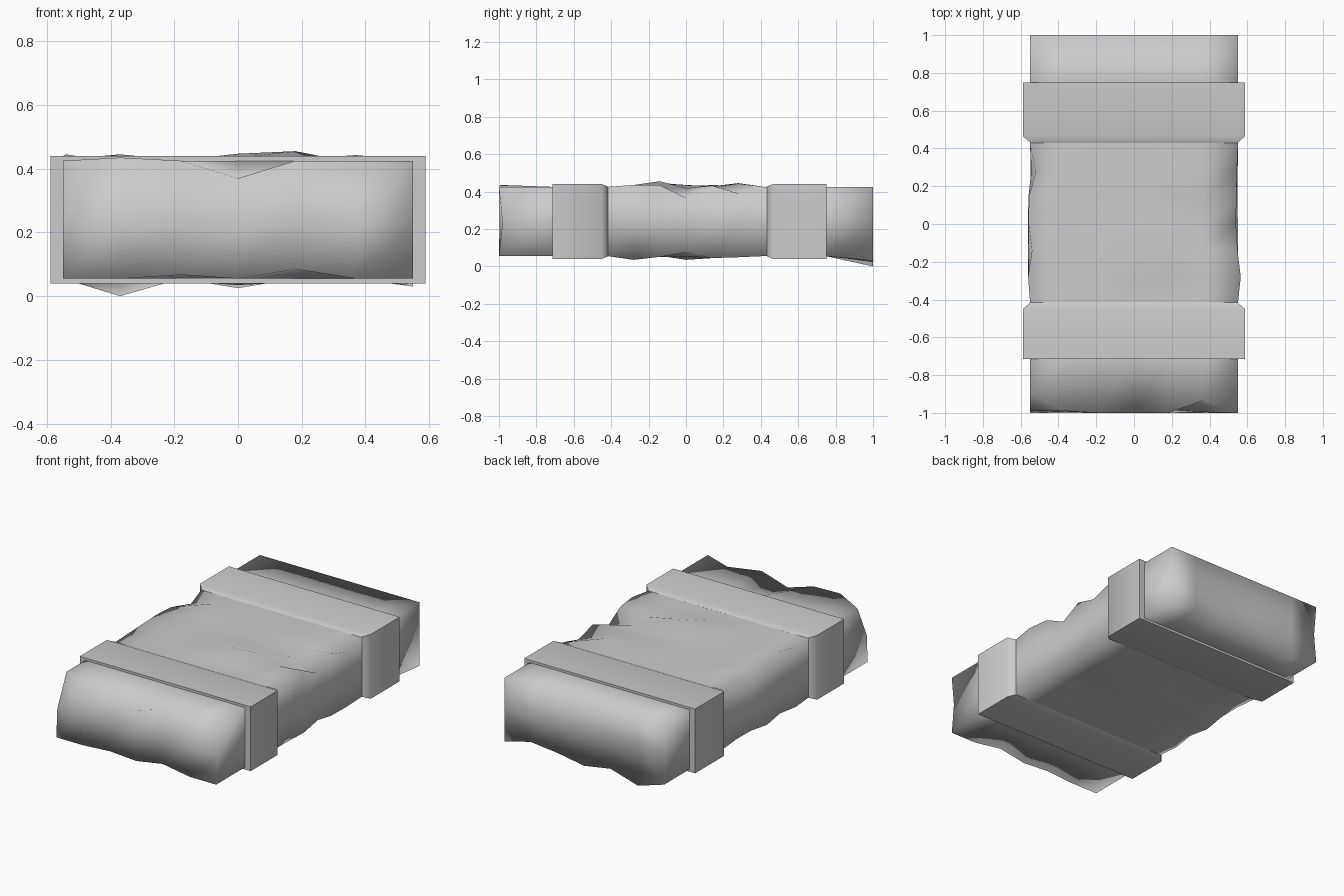
import bpy, bmesh, random

if "Cube" in bpy.data.objects:
    bpy.data.objects.remove(bpy.data.objects["Cube"])

random.seed(4)
XS = [-0.55, -0.37, -0.18, 0.0, 0.18, 0.37, 0.55]
YS = [-1.0, -0.71, -0.42, -0.28, -0.14, 0.0, 0.14, 0.28, 0.42, 0.745, 1.0]
ZS = [0.055, 0.24, 0.425]


def make_object(name, bm, angle=None):
    bmesh.ops.recalc_face_normals(bm, faces=bm.faces)
    mesh = bpy.data.meshes.new(name)
    bm.to_mesh(mesh)
    bm.free()
    obj = bpy.data.objects.new(name, mesh)
    bpy.context.collection.objects.link(obj)
    bpy.context.view_layer.objects.active = obj
    obj.select_set(True)
    if angle is None:
        bpy.ops.object.shade_smooth()
    else:
        bpy.ops.object.shade_smooth_by_angle(angle=angle)
    obj.select_set(False)
    return obj


# Lumpy bundle: gridded box shell, dented between the straps and at the ends
dents = {  # (x, y, z index): offset
    (0, 0, 2): (0, 0.10, 0), (5, 0, 2): (0, 0.065, 0),
    (3, 0, 2): (0, 0, -0.055), (1, 0, 2): (0, 0.01, 0.01),
    (4, 0, 0): (0, 0.0, 0.03), (2, 0, 0): (0, 0, 0.012),
    (3, 0, 1): (0, 0.02, -0.03),
    (1, 10, 0): (0, 0, -0.055), (3, 10, 0): (0, 0, -0.03),
    (6, 10, 0): (0, 0, -0.025), (5, 10, 0): (0, 0, 0.02),
    (6, 5, 2): (-0.01, 0, -0.06), (6, 3, 2): (0.015, 0, 0.01),
    (6, 3, 0): (-0.025, 0, -0.02), (6, 7, 2): (-0.005, 0, -0.035),
    (6, 5, 0): (0, 0, 0.02), (0, 7, 2): (0.03, 0, -0.02),
    (0, 4, 2): (0.01, 0, 0.02), (4, 4, 2): (0, 0, 0.03),
    (3, 4, 2): (0, 0, 0.022), (1, 7, 2): (0, 0, 0.02),
    (5, 7, 2): (0, 0, 0.018), (3, 5, 0): (0, 0, -0.02),
}
bm = bmesh.new()
verts = {}
nx, ny, nz = len(XS) - 1, len(YS) - 1, len(ZS) - 1


def vert(i, j, k):
    if (i, j, k) not in verts:
        p = [XS[i], YS[j], ZS[k]]
        if (i, j, k) in dents:
            p = [a + b for a, b in zip(p, dents[i, j, k])]
        elif 3 <= j <= 7:
            if i in (0, nx):
                p[0] += random.uniform(-0.012, 0.006)
            p[2] += random.uniform(-0.012, 0.012)
        elif j in (0, ny) and k == 1:
            p[1] += random.uniform(0, 0.02) * (1 if j == 0 else -1)
            p[2] += random.uniform(-0.015, 0.015)
        verts[i, j, k] = bm.verts.new(p)
    return verts[i, j, k]


for i in range(nx):
    for j in range(ny):
        for k in (0, nz):
            bm.faces.new([vert(i, j, k), vert(i + 1, j, k),
                          vert(i + 1, j + 1, k), vert(i, j + 1, k)])
for k in range(nz):
    for i in range(nx):
        for j in (0, ny):
            bm.faces.new([vert(i, j, k), vert(i + 1, j, k),
                          vert(i + 1, j, k + 1), vert(i, j, k + 1)])
    for j in range(ny):
        for i in (0, nx):
            bm.faces.new([vert(i, j, k), vert(i, j + 1, k),
                          vert(i, j + 1, k + 1), vert(i, j, k + 1)])
make_object("lumpy_bundle", bm)


# Straps: rectangular bands with a chamfer on the inner side
def strap(name, outer, inner, tip):
    bm = bmesh.new()
    rings = []
    for y, hx, lo, hi in ((outer, 0.588, 0.04, 0.44), (inner, 0.588, 0.04, 0.44),
                          (tip, 0.548, 0.055, 0.425)):
        rings.append([bm.verts.new((x, y, z)) for x, z in
                      ((-hx, lo), (hx, lo), (hx, hi), (-hx, hi))])
    for a, b in zip(rings, rings[1:]):
        for i in range(4):
            n = (i + 1) % 4
            bm.faces.new((a[i], a[n], b[n], b[i]))
    bm.faces.new(rings[0])
    bm.faces.new(rings[-1])
    make_object(name, bm, 0.9)


strap("front_strap", -0.715, -0.45, -0.415)
strap("back_strap", 0.75, 0.465, 0.43)
